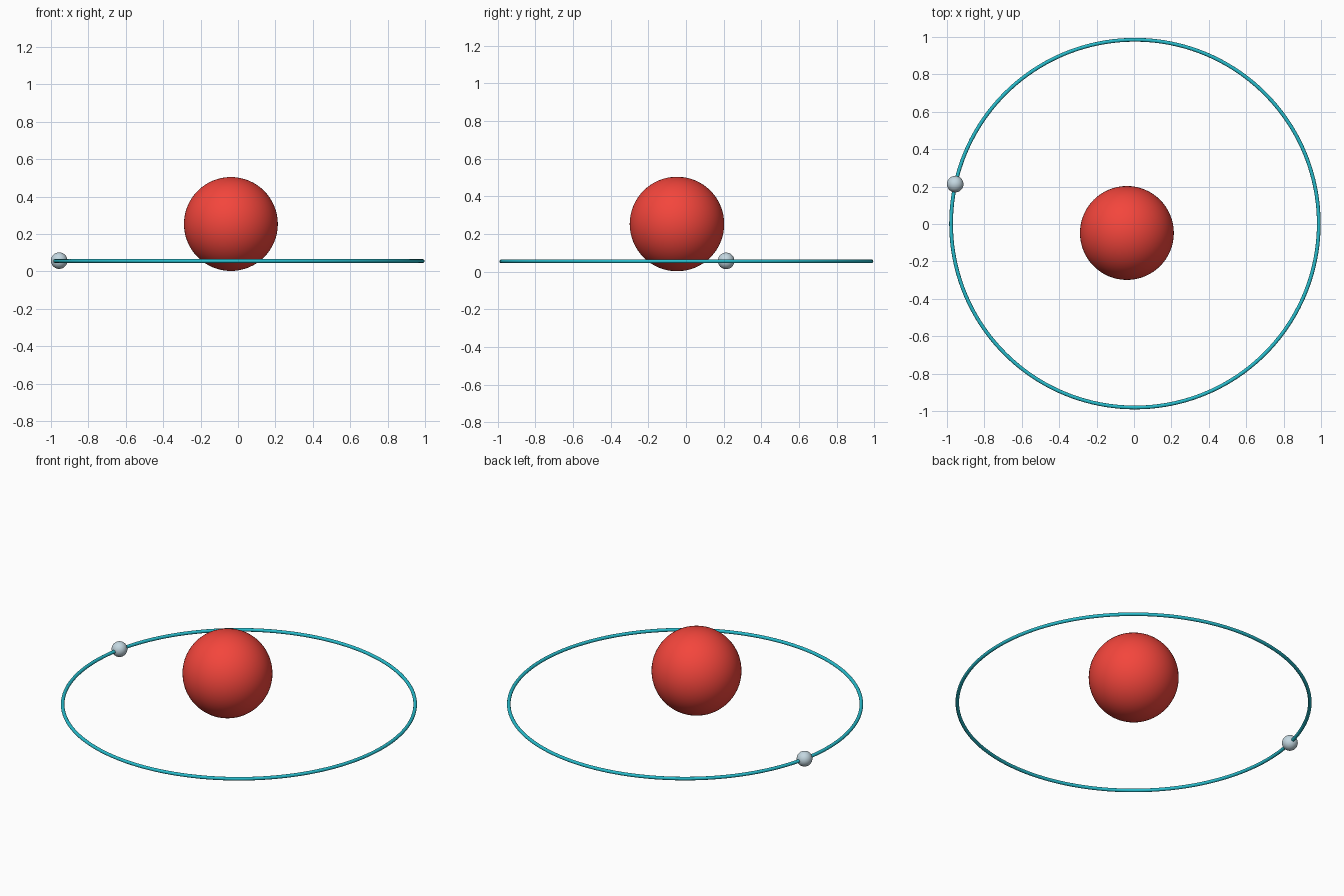
import bpy

if "Cube" in bpy.data.objects:
    bpy.data.objects.remove(bpy.data.objects["Cube"])


def finish(name, color=None):
    """Name the active object, smooth it and colour it."""
    ob = bpy.context.object
    ob.name = name
    bpy.ops.object.shade_smooth_by_angle()
    if color:
        mat = bpy.data.materials.new(name + "_colour")
        mat.diffuse_color = color
        mat.use_nodes = True
        mat.node_tree.nodes["Principled BSDF"].inputs["Base Color"].default_value = mat.diffuse_color
        ob.data.materials.append(mat)
    return ob


def ball(name, loc, radius, color):
    bpy.ops.mesh.primitive_uv_sphere_add(
        segments=64, ring_count=32, radius=radius, location=loc)
    return finish(name, color)


# large central globe, slightly off the ring's centre
ball("central_globe", (-0.038, -0.048, 0.253), 0.251, (0.9, 0.06, 0.045, 1))

# thin horizontal orbit ring
bpy.ops.mesh.primitive_torus_add(
    major_segments=160, minor_segments=16,
    major_radius=0.983, minor_radius=0.01, location=(0.005, 0.002, 0.055))
finish("orbit_ring", (0.02, 0.5, 0.6, 1))

# small satellite ball sitting on the ring
ball("orbiting_ball", (-0.956, 0.213, 0.057), 0.044, (0.55, 0.68, 0.75, 1))
